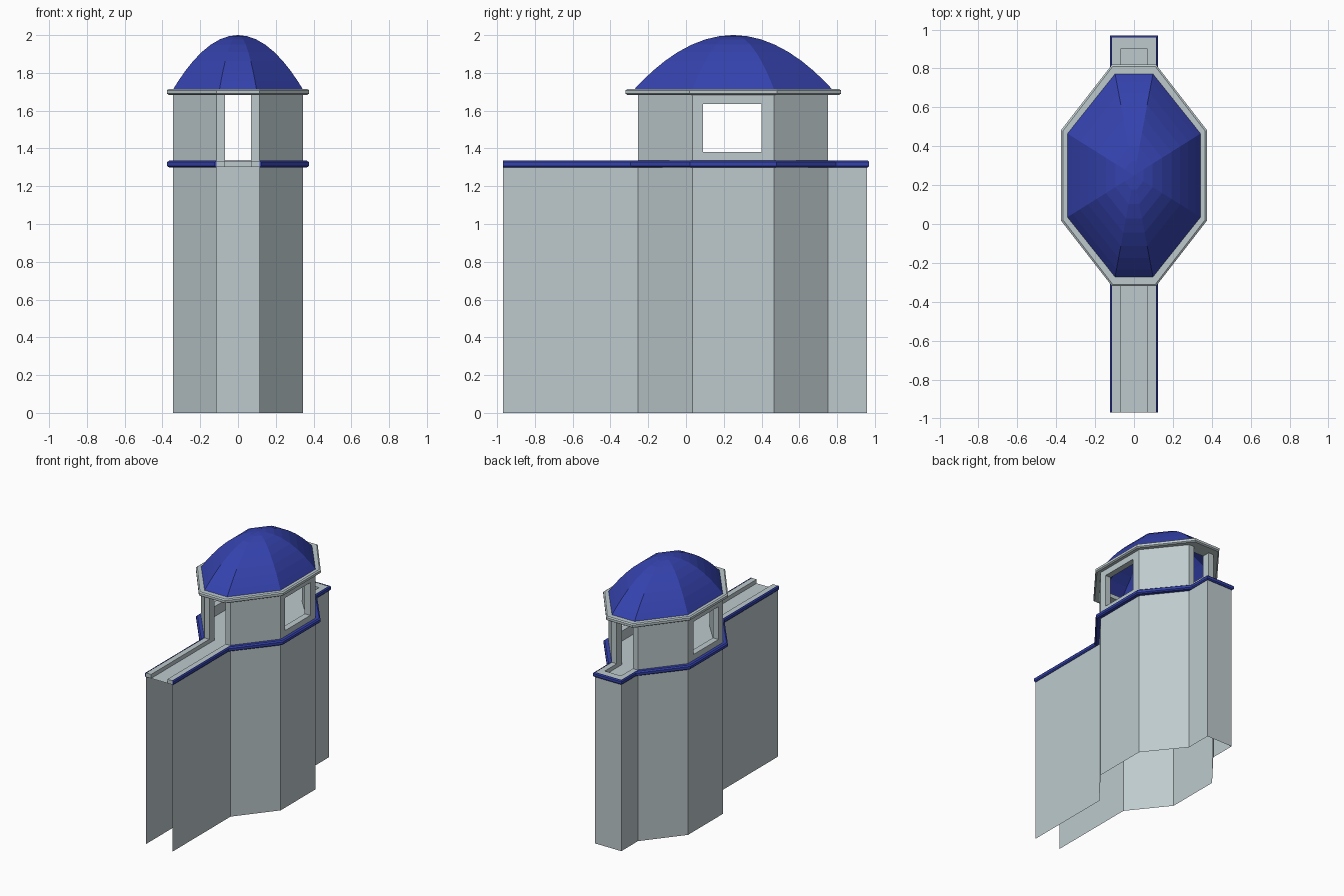
import bpy, bmesh

if "Cube" in bpy.data.objects:
    bpy.data.objects.remove(bpy.data.objects["Cube"])

CY = 0.25  # centre of the turret along y


def material(name, rgb):
    m = bpy.data.materials.new(name)
    m.diffuse_color = (*rgb, 1)
    m.use_nodes = True
    m.node_tree.nodes["Principled BSDF"].inputs["Base Color"].default_value = m.diffuse_color
    return m


STONE = material("pale_stone", (0.51, 0.59, 0.61))
BLUE = material("deep_blue", (0.035, 0.055, 0.42))


def make(name, loops, mat, closed=False, wrap=False, caps=(), ends=False):
    """Skin a series of equal-length 3D loops."""
    bm = bmesh.new()
    rows = [[bm.verts.new(p) for p in loop] for loop in loops]
    n = len(rows[0])
    pairs = list(zip(rows, rows[1:])) + ([(rows[-1], rows[0])] if wrap else [])
    for a, b in pairs:
        for i in range(n if closed else n - 1):
            j = (i + 1) % n
            bm.faces.new((a[i], a[j], b[j], b[i]))
    for c in caps:
        bm.faces.new(rows[c])
    if ends:
        bm.faces.new([r[0] for r in rows])
        bm.faces.new([r[-1] for r in rows])
    bmesh.ops.recalc_face_normals(bm, faces=bm.faces)
    me = bpy.data.meshes.new(name)
    bm.to_mesh(me)
    bm.free()
    me.materials.append(mat)
    ob = bpy.data.objects.new(name, me)
    bpy.context.collection.objects.link(ob)
    return ob


def at(path, z):
    return [(x, y, z) for x, y in path]


def side(cx, hy, hx, sy):
    """Right half of a stretched octagon, front to back."""
    return [(cx, CY - hy), (hx, CY - sy), (hx, CY + sy), (cx, CY + hy)]


def octagon(*a):
    s = side(*a)
    return s + [(-x, y) for x, y in reversed(s)]


def plan(wx, hy, hx, sy, back):
    """Wall and turret outline, open at the front end."""
    s = [(wx, -0.97)] + side(wx, hy, hx, sy) + [(wx, back)]
    return s + [(-x, y) for x, y in reversed(s)]


body = plan(0.113, 0.503, 0.343, 0.215, 0.958)
tip = plan(0.124, 0.545, 0.375, 0.23, 0.97)
shoulder = plan(0.117, 0.535, 0.366, 0.227, 0.963)
inner = plan(0.07, 0.44, 0.295, 0.19, 0.90)

# wall body, hollow and open below, with the walkway floor
make("wall_body", [at(body, 0), at(body, 1.302)], STONE)
make("walkway_floor", [at(body, 1.302), at(body, 1.302)][:1], STONE, caps=(0,))

# low parapet along the walkway
make("parapet", [at(body, 1.302), at(body, 1.333), at(inner, 1.333), at(inner, 1.302)],
     STONE, ends=True)

# blue moulding round the outside
make("blue_moulding", [at(body, 1.30), at(shoulder, 1.30), at(tip, 1.308), at(tip, 1.327),
                       at(shoulder, 1.335), at(body, 1.335)], BLUE, ends=True)

# turret walls: two halves leaving doorways front and back, with window openings
for s, label in ((1, "right"), (-1, "left")):
    outer = side(0.113, 0.503, 0.343, 0.215)
    ring = ([(0.07, CY - 0.503)] + outer + [(0.07, CY + 0.503)]
            + side(0.07, 0.44, 0.295, 0.19)[::-1])
    ring = [(s * x, y) for x, y in ring]
    half = make("turret_wall_" + label, [at(ring, 1.305), at(ring, 1.69)], STONE,
                closed=True, caps=(0, -1))
    box = [(s * x, y) for x, y in ((0.2, 0.09), (0.5, 0.09), (0.5, 0.40), (0.2, 0.40))]
    cutter = make("window_cutter", [at(box, 1.38), at(box, 1.635)], STONE,
                  closed=True, caps=(0, -1))
    cutter.hide_render = True
    mod = half.modifiers.new("window", 'BOOLEAN')
    mod.operation = 'DIFFERENCE'
    mod.solver = 'EXACT'
    mod.object = cutter
    bpy.context.view_layer.objects.active = half
    bpy.ops.object.modifier_apply(modifier=mod.name)
    bpy.data.objects.remove(cutter)

# cornice ring under the dome
co_in = octagon(0.07, 0.44, 0.295, 0.19)
co_sh = octagon(0.11, 0.56, 0.366, 0.228)
co_tip = octagon(0.113, 0.57, 0.376, 0.232)
make("cornice", [at(co_in, 1.683), at(co_sh, 1.683), at(co_tip, 1.69), at(co_tip, 1.708),
                 at(co_sh, 1.715), at(co_in, 1.715)], STONE, closed=True, wrap=True)

# faceted dome, hollow
base = octagon(0.098, 0.525, 0.344, 0.216)
rings = []
for t in (1, 0.92, 0.81, 0.69, 0.56, 0.42, 0.28, 0.14, 0.01):
    z = 2.0 - 0.288 * t ** 2
    rings.append([(x * t, CY + (y - CY) * t, z) for x, y in base])
make("dome", rings, BLUE, closed=True, caps=(-1,))
